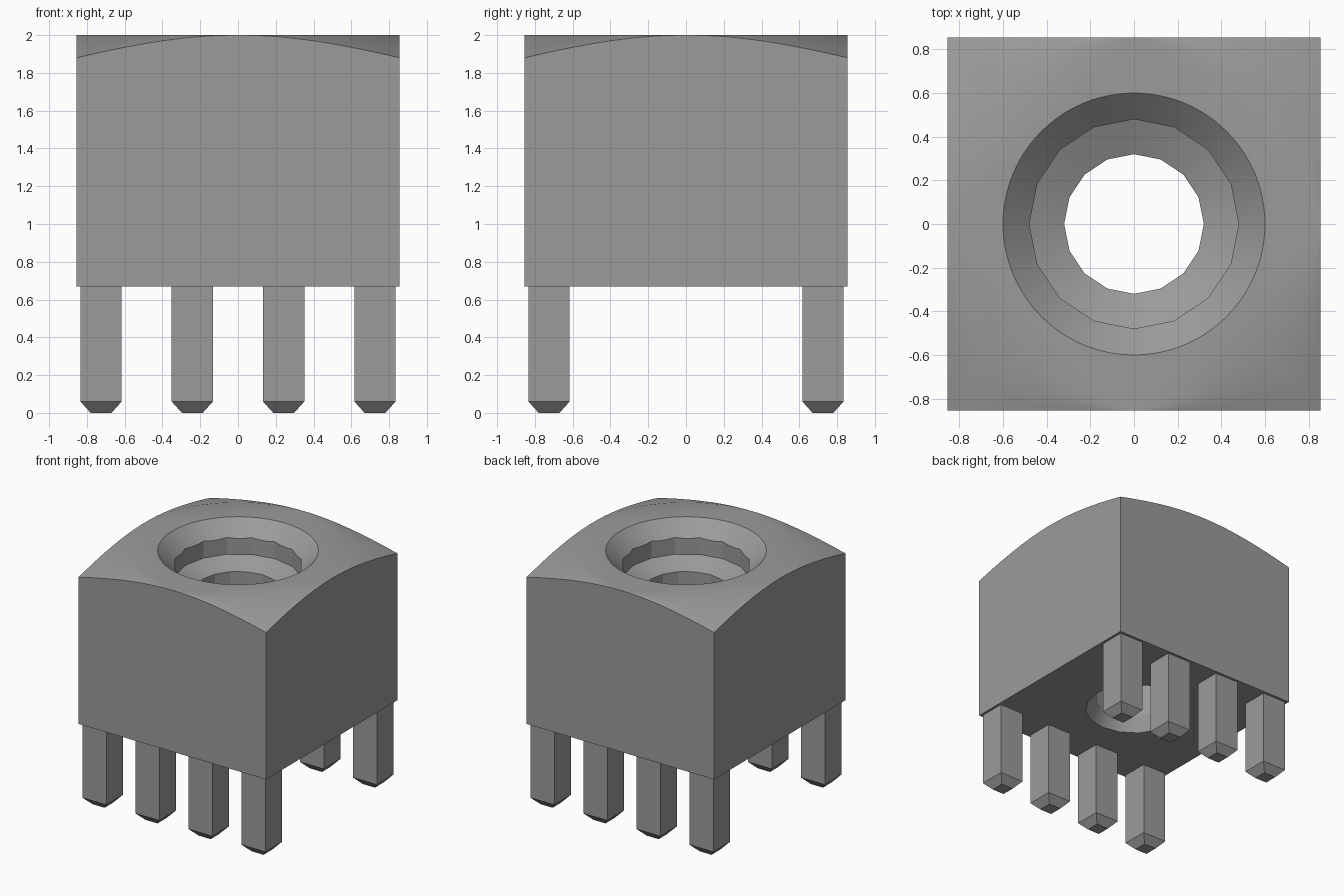
import bpy
import bmesh
import math

old = bpy.data.objects.get("Cube")
if old:
    bpy.data.objects.remove(old, do_unlink=True)

grey = bpy.data.materials.new("mid_grey")
grey.use_nodes = True
colour = (0.33, 0.33, 0.33, 1)
grey.diffuse_color = colour
grey.node_tree.nodes["Principled BSDF"].inputs["Base Color"].default_value = colour


def make_object(name, bm):
    bmesh.ops.recalc_face_normals(bm, faces=bm.faces)
    mesh = bpy.data.meshes.new(name)
    bm.to_mesh(mesh)
    bm.free()
    mesh.materials.append(grey)
    obj = bpy.data.objects.new(name, mesh)
    bpy.context.collection.objects.link(obj)
    return obj


def stack(name, profile, sides, turn=0.0):
    """Closed solid made of regular rings, given as (radius, z) from the bottom up."""
    bm = bmesh.new()
    rings = []
    for r, z in profile:
        angles = [turn + 2 * math.pi * i / sides for i in range(sides)]
        rings.append([bm.verts.new((r * math.cos(a), r * math.sin(a), z)) for a in angles])
    for low, high in zip(rings, rings[1:]):
        for i in range(sides):
            j = (i + 1) % sides
            bm.faces.new((low[i], low[j], high[j], high[i]))
    bm.faces.new(rings[0])
    bm.faces.new(rings[-1])
    return make_object(name, bm)


def boolean(target, tool, operation):
    """Apply one boolean and remove its tool."""
    tool.hide_render = True
    mod = target.modifiers.new("cut", 'BOOLEAN')
    mod.operation = operation
    mod.solver = 'EXACT'
    mod.object = tool
    bpy.context.view_layer.objects.active = target
    bpy.ops.object.modifier_apply(modifier=mod.name)
    bpy.data.objects.remove(tool, do_unlink=True)


HALF, BASE, TOP = 0.855, 0.67, 2.0
ROOT2 = math.sqrt(2)

# Square body, its corners trimmed by a shallow round chamfer
body = stack("body", [(HALF * ROOT2, BASE), (HALF * ROOT2, 2.2)], 4, math.pi / 4)
trim = stack("trim", [(1.3, 0.4), (1.3, TOP - 0.445 * 0.34), (HALF, TOP)], 128)
boolean(body, trim, 'INTERSECT')

# Faceted stepped bore right through the body
bore = stack("bore", [(0.40, 0.62), (0.32, 0.80), (0.32, 1.68),
                      (0.48, 1.75), (0.48, 2.1)], 16)
boolean(body, bore, 'DIFFERENCE')

# Smooth conical countersink around the mouth of the bore
sink = stack("countersink", [(0.44, 1.853), (0.6545, 2.05)], 96)
boolean(body, sink, 'DIFFERENCE')

# Two rows of four square pins with tapered tips
PIN, TIP = 0.109, 0.055
for row, y in (("front", -0.725), ("back", 0.725)):
    for n, x in enumerate((-0.725, -0.242, 0.242, 0.725), 1):
        pin = stack(f"{row}_pin_{n}", [(TIP * ROOT2, 0), (PIN * ROOT2, 0.06),
                                       (PIN * ROOT2, BASE)], 4, math.pi / 4)
        pin.location = (x, y, 0)

# Smooth round surfaces, keep the edges crisp
bpy.ops.object.select_all(action='DESELECT')
body.select_set(True)
bpy.context.view_layer.objects.active = body
bpy.ops.object.shade_smooth_by_angle(angle=math.radians(22))
